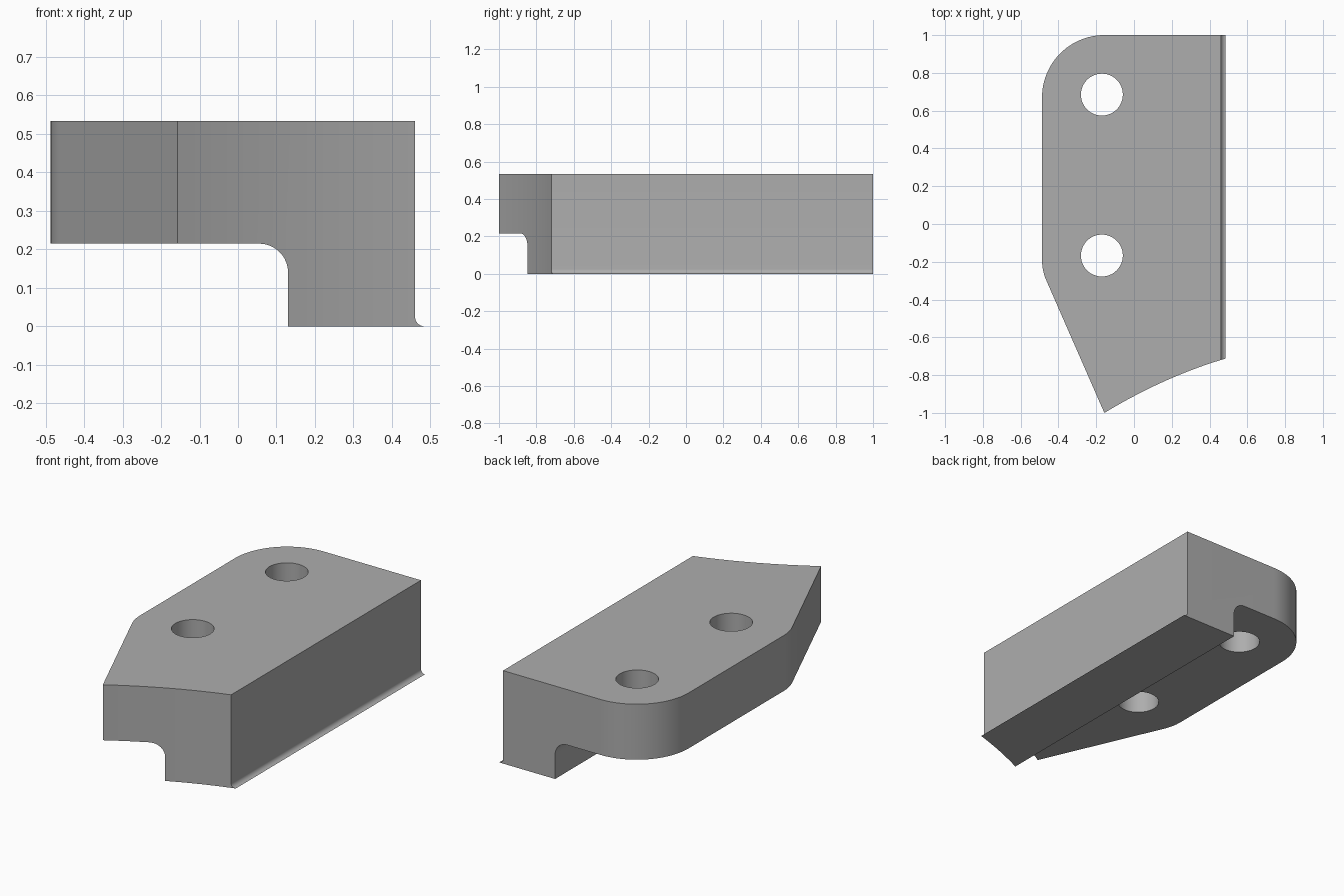
import bpy
import bmesh
from math import sin, cos, radians

cube = bpy.data.objects.get("Cube")
if cube:
    bpy.data.objects.remove(cube)

grey = bpy.data.materials.new("plain_grey")
grey.use_nodes = True
colour = (0.42, 0.42, 0.42, 1)
grey.diffuse_color = colour
grey.node_tree.nodes["Principled BSDF"].inputs["Base Color"].default_value = colour


def arc(cx, cy, r, start, end, steps):
    """Points along a circular arc, angles in degrees."""
    angles = [radians(start + (end - start) * i / steps) for i in range(steps + 1)]
    return [(cx + r * cos(a), cy + r * sin(a)) for a in angles]


def prism(name, points, low, high, axis):
    """Extrude a closed 2D outline along y or z."""
    place = (lambda p: (p[0], low, p[1])) if axis == "y" else (lambda p: (p[0], p[1], low))
    bm = bmesh.new()
    face = bm.faces.new([bm.verts.new(place(p)) for p in points])
    moved = bmesh.ops.extrude_face_region(bm, geom=[face])["geom"]
    shift = (0, high - low, 0) if axis == "y" else (0, 0, high - low)
    bmesh.ops.translate(bm, vec=shift, verts=[v for v in moved if isinstance(v, bmesh.types.BMVert)])
    bmesh.ops.recalc_face_normals(bm, faces=bm.faces)
    mesh = bpy.data.meshes.new(name)
    bm.to_mesh(mesh)
    bm.free()
    mesh.materials.append(grey)
    obj = bpy.data.objects.new(name, mesh)
    bpy.context.collection.objects.link(obj)
    return obj


def cut(target, cutter, operation):
    """Apply a boolean and discard the cutter."""
    cutter.hide_render = True
    mod = target.modifiers.new(cutter.name, "BOOLEAN")
    mod.operation, mod.object, mod.solver = operation, cutter, "EXACT"
    bpy.context.view_layer.objects.active = target
    bpy.ops.object.modifier_apply(modifier=mod.name)
    bpy.data.objects.remove(cutter)


# Stepped section: overhanging plate, filleted foot and small flared lip
section = [(-0.6, 0.533), (-0.6, 0.215)]
section += arc(0.055, 0.14, 0.075, 90, 0, 12)
section += [(0.13, 0), (0.485, 0)]
section += arc(0.485, 0.025, 0.025, 270, 180, 8)
section += [(0.46, 0.533)]
block = prism("bracket_block", section, -1.2, 1.2, "y")

# Plan outline: rounded back corner, tapered side and hollow curved front
plan = [(0.6, 1)]
plan += arc(-0.157, 0.67, 0.33, 90, 180, 24)
plan += arc(-0.217, -0.19, 0.27, 180, 203.6, 8)
for i in range(17):
    t = i / 16
    plan.append((-0.157 + 0.643 * t, -1 + 0.288 * t + 0.1 * t * (1 - t)))
plan += [(0.6, -0.67)]
cut(block, prism("plan_outline", plan, -0.2, 0.8, "z"), "INTERSECT")

# Two bolt holes
for y in (0.685, -0.167):
    hole = arc(-0.17, y, 0.111, 0, 360, 48)[:-1]
    cut(block, prism("hole_cutter", hole, -0.2, 0.8, "z"), "DIFFERENCE")

bpy.ops.object.select_all(action="DESELECT")
block.select_set(True)
bpy.context.view_layer.objects.active = block
bpy.ops.object.shade_smooth_by_angle(angle=radians(30))
